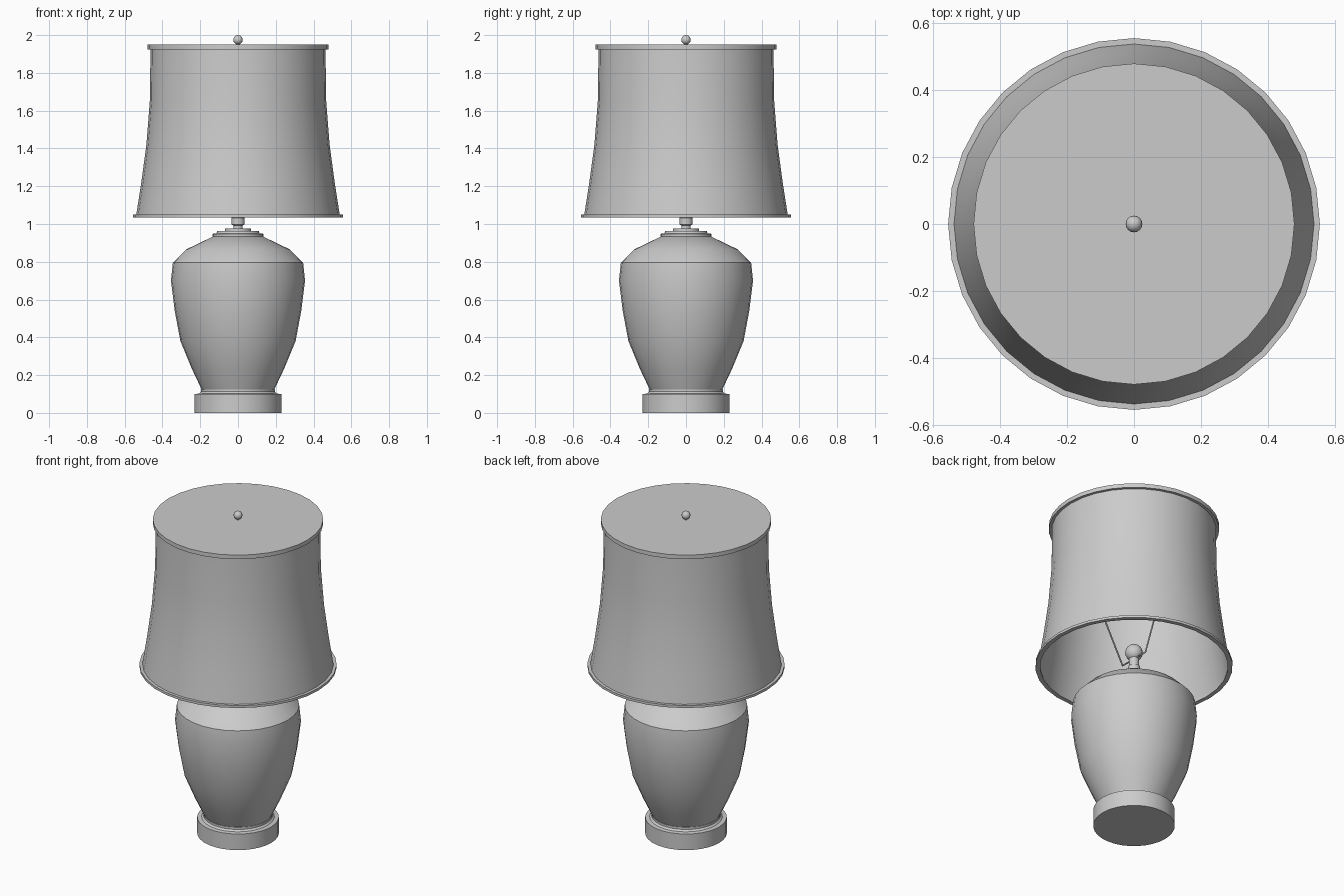
import bpy, bmesh, math
from mathutils import Vector

if "Cube" in bpy.data.objects:
    bpy.data.objects.remove(bpy.data.objects["Cube"])

SEG = 32


def finish(name, bm, angle=35):
    bmesh.ops.recalc_face_normals(bm, faces=bm.faces)
    me = bpy.data.meshes.new(name)
    bm.to_mesh(me)
    bm.free()
    ob = bpy.data.objects.new(name, me)
    bpy.context.collection.objects.link(ob)
    bpy.ops.object.select_all(action='DESELECT')
    ob.select_set(True)
    bpy.context.view_layer.objects.active = ob
    bpy.ops.object.shade_smooth_by_angle(angle=math.radians(angle))
    return ob


def lathe(name, profile, seg=SEG, closed=False):
    """Spin (radius, z) points about z; a closed profile makes a ring."""
    bm = bmesh.new()
    rings = []
    for r, z in profile:
        rings.append([bm.verts.new((r * math.cos(2 * math.pi * i / seg),
                                    r * math.sin(2 * math.pi * i / seg), z)) for i in range(seg)])
    pairs = list(zip(rings, rings[1:]))
    if closed:
        pairs.append((rings[-1], rings[0]))
    for a, b in pairs:
        for i in range(seg):
            j = (i + 1) % seg
            bm.faces.new((a[i], a[j], b[j], b[i]))
    if not closed:
        bm.faces.new(rings[0])
        bm.faces.new(rings[-1])
    return finish(name, bm)


def ball(name, r, z):
    bm = bmesh.new()
    bmesh.ops.create_uvsphere(bm, u_segments=16, v_segments=10, radius=r)
    bmesh.ops.translate(bm, verts=bm.verts, vec=(0, 0, z))
    return finish(name, bm, 60)


def wire(name, points, r):
    cu = bpy.data.curves.new(name, 'CURVE')
    cu.dimensions = '3D'
    cu.bevel_depth = r
    cu.bevel_resolution = 1
    cu.use_fill_caps = True
    sp = cu.splines.new('POLY')
    sp.points.add(len(points) - 1)
    for p, co in zip(sp.points, points):
        p.co = (*co, 1)
    ob = bpy.data.objects.new(name, cu)
    bpy.context.collection.objects.link(ob)


# Foot and the stepped collar above it
lathe("base", [(0.23, 0), (0.23, 0.10), (0.205, 0.102), (0.195, 0.112),
               (0.195, 0.125), (0.18, 0.125)])

# Vase body
lathe("vase_body", [(0.19, 0.12), (0.20, 0.14), (0.245, 0.235), (0.305, 0.38), (0.335, 0.54),
                    (0.355, 0.70), (0.345, 0.795), (0.275, 0.865), (0.13, 0.935)])

# Stepped metal cap, neck and bulb socket
lathe("vase_cap", [(0.135, 0.932), (0.135, 0.948), (0.115, 0.95), (0.11, 0.962),
                   (0.07, 0.964), (0.07, 0.975), (0.02, 0.976)])
lathe("neck", [(0.025, 0.97), (0.025, 0.995)], 16)
lathe("socket", [(0.025, 0.993), (0.035, 0.998), (0.035, 1.032), (0.028, 1.036), (0.028, 1.09)], 16)
ball("bulb", 0.05, 1.125)

# Wire harp carrying the shade
wire("harp", [(0, -0.46, 1.93), (0, -0.1, 1.085), (0, 0.1, 1.085), (0, 0.46, 1.93)], 0.005)

# Thin flared shade wall
outer = [(0.54, 1.04), (0.512, 1.22), (0.485, 1.42), (0.467, 1.65), (0.463, 1.94)]
lathe("shade", outer + [(r - 0.006, z) for r, z in reversed(outer)], closed=True)

# Shade bottom trim, top disc and finial
lathe("shade_bottom_trim", [(0.53, 1.035), (0.556, 1.035), (0.556, 1.05), (0.53, 1.05)], closed=True)
lathe("shade_top", [(0.48, 1.925), (0.48, 1.95)])
lathe("finial_stem", [(0.01, 1.945), (0.01, 1.965)], 12)
ball("finial", 0.025, 1.975)
